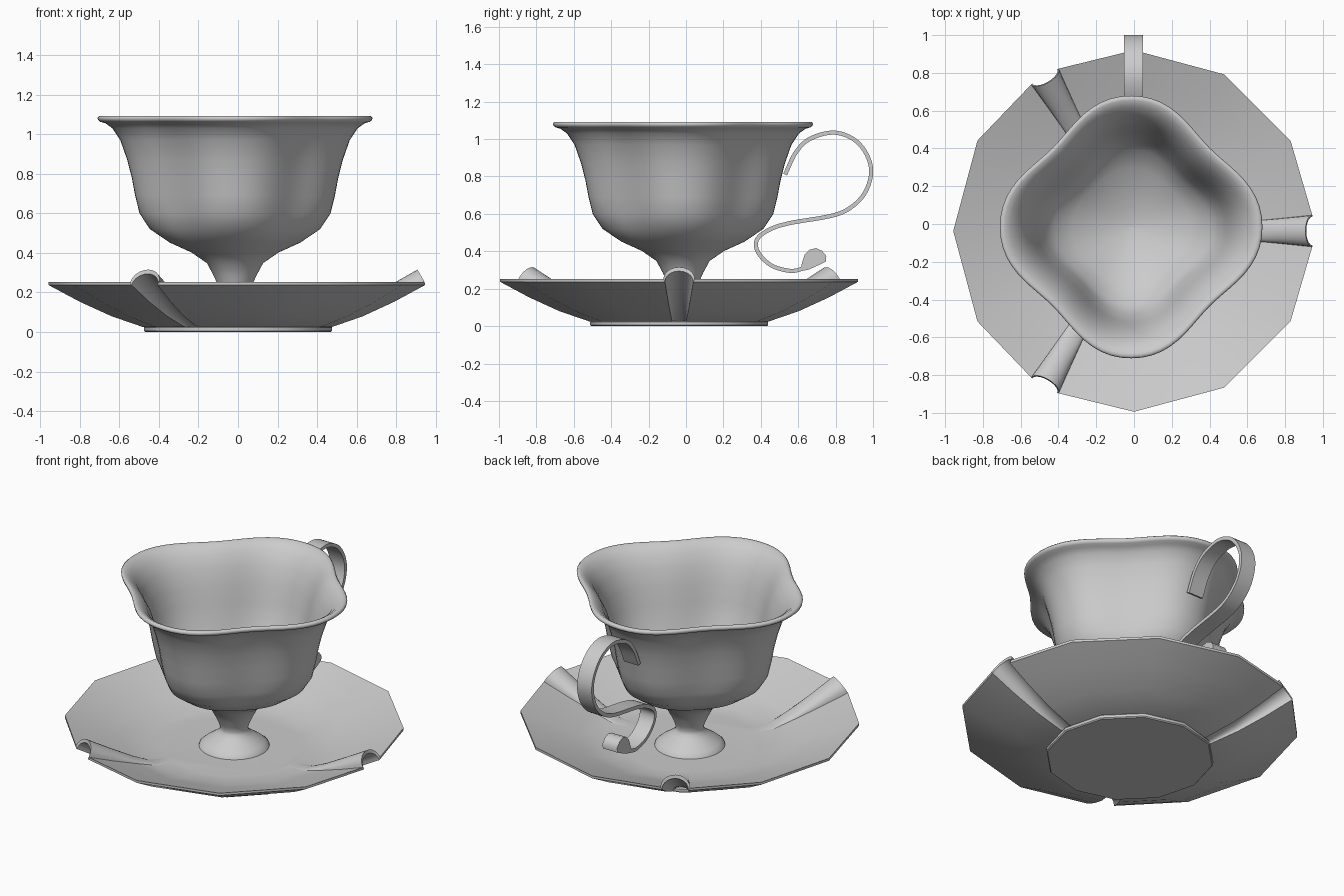
import bpy, bmesh, math
from mathutils import Vector

if "Cube" in bpy.data.objects:
    bpy.data.objects.remove(bpy.data.objects["Cube"])


def finish(name, bm, angle=35):
    bmesh.ops.recalc_face_normals(bm, faces=bm.faces)
    me = bpy.data.meshes.new(name)
    bm.to_mesh(me)
    bm.free()
    ob = bpy.data.objects.new(name, me)
    bpy.context.collection.objects.link(ob)
    bpy.ops.object.select_all(action='DESELECT')
    ob.select_set(True)
    bpy.context.view_layer.objects.active = ob
    bpy.ops.object.shade_smooth_by_angle(angle=math.radians(angle))
    return ob


def skin(name, rings, angle=35):
    """Join a list of closed point rings, capping the first and last."""
    bm = bmesh.new()
    vs = [[bm.verts.new(p) for p in ring] for ring in rings]
    n = len(vs[0])
    for a, b in zip(vs, vs[1:]):
        for i in range(n):
            j = (i + 1) % n
            bm.faces.new((a[i], a[j], b[j], b[i]))
    bm.faces.new(vs[0])
    bm.faces.new(vs[-1])
    return finish(name, bm, angle)


# Saucer: twelve-sided dish with three arched flutes pushed up at corners
SC = Vector((0, -0.037, 0))


def saucer_ring(r, z, w, h):
    pts = []
    for k in range(12):
        a = math.radians(30 * k)
        out, side = Vector((math.cos(a), math.sin(a), 0)), Vector((-math.sin(a), math.cos(a), 0))
        base = SC + out * r + Vector((0, 0, z))
        if k % 4:
            pts.append(base)
            continue
        normal = Vector((0, 0, 0.87)) - out * 0.5
        base = base - out * 0.013 * (w / 0.082)
        for s in range(11):
            t = math.pi * (1 - s / 10)
            pts.append(base + side * w * math.cos(t) + normal * h * math.sin(t))
    return pts


top = [(0.40, 0.095, 0.03, 0), (0.51, 0.097, 0.04, 0.002), (0.64, 0.138, 0.053, 0.02),
       (0.80, 0.193, 0.068, 0.048), (0.957, 0.252, 0.084, 0.073)]
under = [(0.957, 0.237, 0.076, 0.066), (0.80, 0.153, 0.062, 0.054), (0.64, 0.08, 0.049, 0.03),
         (0.48, 0.025, 0.037, 0.016), (0.40, 0.02, 0.03, 0)]
skin("saucer", [saucer_ring(*p) for p in top + under], 40)

# Saucer foot: low twelve-sided plate with a slightly eased edge
skin("saucer_foot", [[SC + Vector((r * math.cos(k * math.pi / 6), r * math.sin(k * math.pi / 6), z))
                      for k in range(12)]
                     for r, z in [(0.47, 0), (0.476, 0.006), (0.476, 0.022), (0.47, 0.028)]], 40)

# Cup: four-lobed bowl tapering to a slim stem on a small bell foot, with rolled lip
cup_profile = [
    (0.2, 0.09), (0.195, 0.104), (0.172, 0.124), (0.138, 0.147), (0.105, 0.17), (0.083, 0.19),
    (0.078, 0.21), (0.088, 0.24),
    (0.108, 0.285), (0.142, 0.348), (0.22, 0.402), (0.33, 0.452), (0.43, 0.52), (0.483, 0.6),
    (0.505, 0.69), (0.522, 0.78), (0.545, 0.87), (0.58, 0.97), (0.62, 1.03), (0.655, 1.055),
    (0.682, 1.063), (0.693, 1.072), (0.695, 1.083), (0.687, 1.092), (0.67, 1.091), (0.64, 1.073),
    (0.605, 1.04), (0.563, 0.97), (0.527, 0.87), (0.502, 0.77), (0.462, 0.63), (0.41, 0.545),
    (0.31, 0.477), (0.2, 0.427), (0.1, 0.39), (0.01, 0.375)]


def cup_ring(r, z, n=80):
    fade = min(1, max(0, (z - 0.36) / 0.24))
    pts = []
    for i in range(n):
        a = 2 * math.pi * i / n
        q = r * (1 - 0.15 * fade * ((1 - math.cos(4 * a)) / 2) ** 1.2)
        pts.append(Vector((q * math.cos(a) - 0.015, q * math.sin(a) - 0.016, z)))
    return pts


skin("cup", [cup_ring(r, z) for r, z in cup_profile], 60)

# Handle: flat S-shaped ribbon swept along a smooth path in the y-z plane
path = [(0.53, 0.81), (0.585, 0.925), (0.66, 1.0), (0.785, 1.035), (0.895, 1.0), (0.965, 0.92),
        (0.99, 0.82), (0.955, 0.71), (0.875, 0.63), (0.77, 0.588), (0.56, 0.552), (0.45, 0.518),
        (0.38, 0.464), (0.385, 0.395), (0.455, 0.325), (0.55, 0.296), (0.61, 0.303), (0.645, 0.325)]
P = [Vector(p) for p in path]
P = [2 * P[0] - P[1]] + P + [2 * P[-1] - P[-2]]
line = []
for i in range(1, len(P) - 2):
    a, b, c, d = P[i - 1:i + 3]
    for s in range(5):
        t = s / 5
        line.append(0.5 * (2 * b + (c - a) * t + (2 * a - 5 * b + 4 * c - d) * t * t
                           + (3 * b - a - 3 * c + d) * t ** 3))
line.append(P[-2])
rings = []
for i, p in enumerate(line):
    d = (line[min(i + 1, len(line) - 1)] - line[max(i - 1, 0)]).normalized()
    n = Vector((-d.y, d.x)) * 0.011
    rings.append([Vector((x - 0.002, p.x + s * n.x, p.y + s * n.y))
                  for x, s in [(-0.05, -1), (0.05, -1), (0.05, 1), (-0.05, 1)]])
skin("handle", rings)

# Handle scroll: thick teardrop that ends the ribbon
scroll = [(0.61, 0.293), (0.655, 0.302), (0.70, 0.322), (0.748, 0.345), (0.75, 0.375), (0.728, 0.402),
          (0.695, 0.417), (0.66, 0.408), (0.635, 0.383), (0.622, 0.345)]
skin("handle_scroll", [[Vector((x, y, z)) for y, z in scroll] for x in (-0.052, 0.048)], 50)
